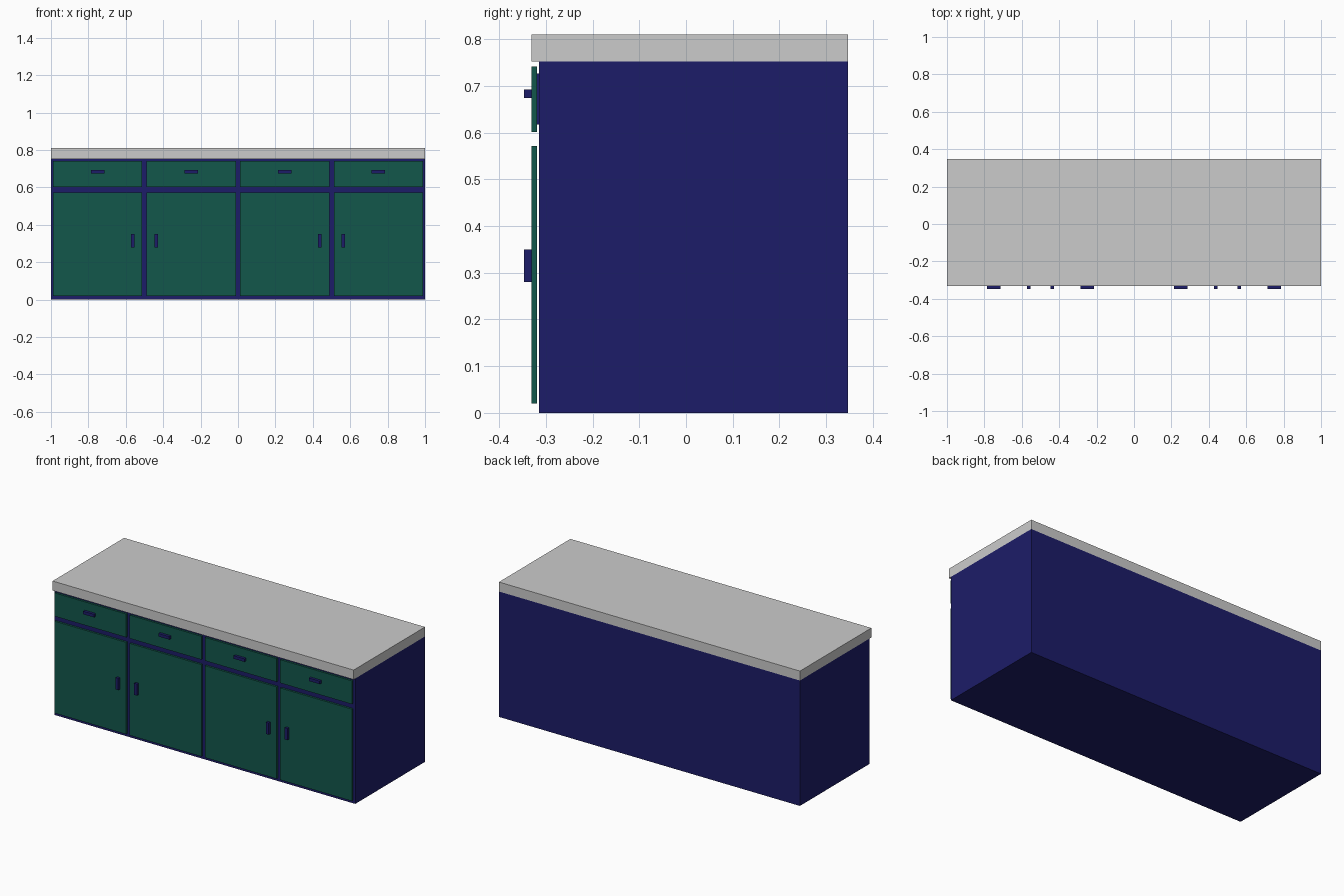
import bpy

if "Cube" in bpy.data.objects:
    bpy.data.objects.remove(bpy.data.objects["Cube"])


def material(name, rgb):
    m = bpy.data.materials.new(name)
    m.diffuse_color = (*rgb, 1)
    m.use_nodes = True
    m.node_tree.nodes["Principled BSDF"].inputs["Base Color"].default_value = m.diffuse_color
    return m


navy = material("navy_paint", (0.012, 0.012, 0.14))
green = material("green_paint", (0.006, 0.095, 0.07))


def box(name, x, y, z, mat=None):
    """Axis-aligned box from (min, max) ranges."""
    bpy.ops.mesh.primitive_cube_add(
        size=1, location=[(a + b) / 2 for a, b in (x, y, z)])
    ob = bpy.context.object
    ob.name = name
    ob.scale = [b - a for a, b in (x, y, z)]
    bpy.ops.object.transform_apply(location=False, rotation=False, scale=True)
    if mat:
        ob.data.materials.append(mat)
    return ob


def span(centre, width):
    return (centre - width / 2, centre + width / 2)


BODY_Y, PANEL_Y, FRONT_Y, BACK_Y = -0.315, -0.319, -0.331, 0.347
HANDLE_Y = -0.347

# Carcass and worktop
box("cabinet_body", (-1, 1), (BODY_Y, BACK_Y), (0, 0.753), navy)
box("worktop", (-1, 1), (FRONT_Y, BACK_Y), (0.753, 0.81))

# Four bays: drawer above, door below
for i, x in enumerate((-0.75, -0.25, 0.25, 0.75)):
    panel = span(x, 0.476)
    box(f"door_{i}", panel, (FRONT_Y, PANEL_Y), (0.02, 0.572), green)
    box(f"drawer_front_{i}", panel, (FRONT_Y, PANEL_Y), (0.602, 0.742), green)
    # Drawer box bridging the gap to the carcass
    box(f"drawer_box_{i}", span(x, 0.44), (PANEL_Y, BODY_Y), (0.618, 0.727), navy)
    # Pulls: horizontal on drawers, vertical on doors (doors open in pairs)
    box(f"drawer_handle_{i}", span(x, 0.072), (HANDLE_Y, FRONT_Y), (0.674, 0.692), navy)
    hx = x + (0.188 if i % 2 == 0 else -0.188)
    box(f"door_handle_{i}", span(hx, 0.018), (HANDLE_Y, FRONT_Y), (0.28, 0.35), navy)
